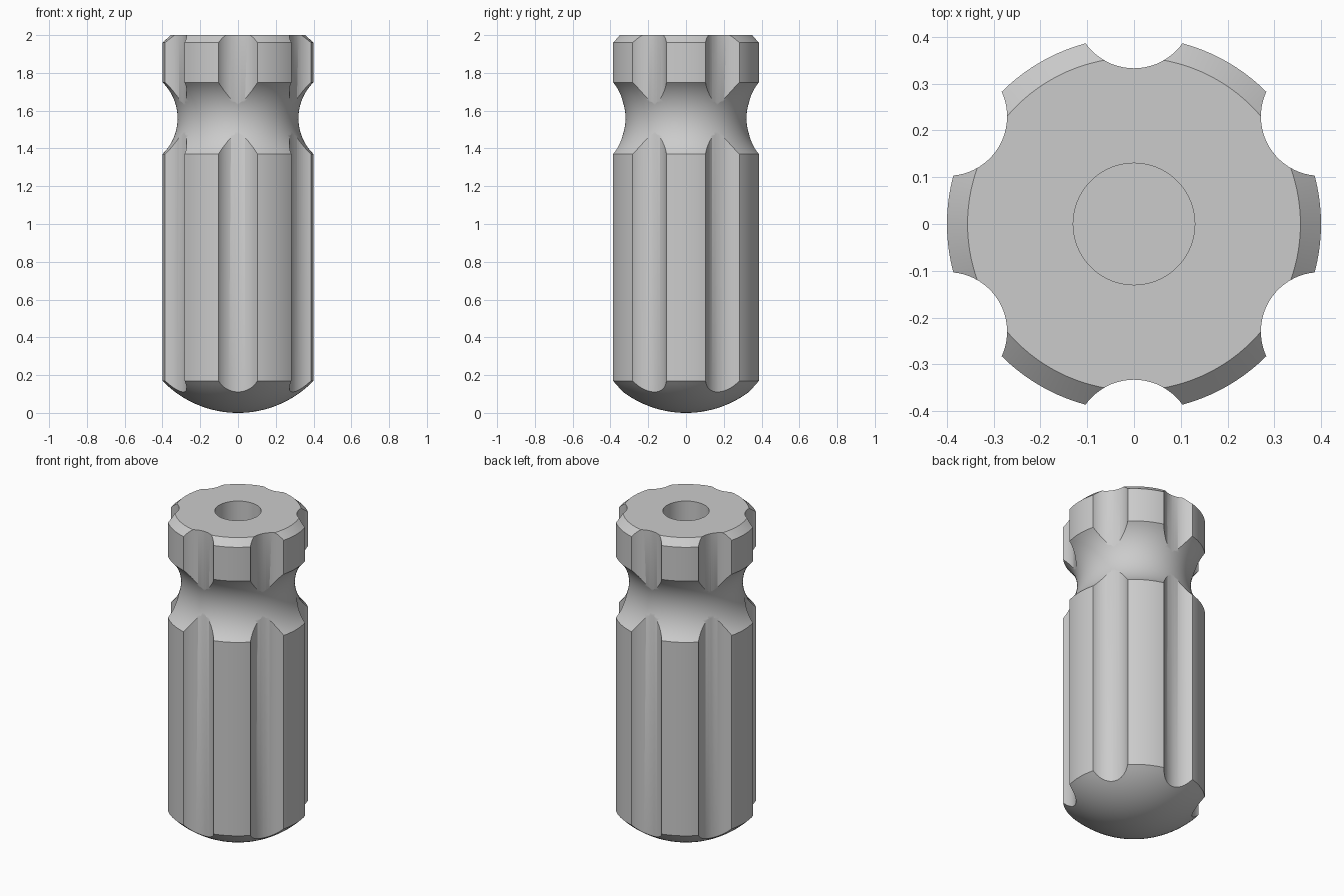
import bpy, bmesh
from math import radians, sin, cos, asin, tau
from mathutils import Matrix, Vector

cube = bpy.data.objects.get("Cube")
if cube:
    bpy.data.objects.remove(cube, do_unlink=True)

RADIUS = 0.40
SHOULDER, NECK_LOW, NECK_HIGH, TOP = 0.17, 1.37, 1.75, 2.0
HOLE_RADIUS, HOLE_FLOOR = 0.13, 1.0
FLUTE_RADIUS, FLUTE_CENTRE = 0.127, 0.46


def new_object(name, bm):
    mesh = bpy.data.meshes.new(name)
    bmesh.ops.recalc_face_normals(bm, faces=bm.faces)
    bm.to_mesh(mesh)
    bm.free()
    obj = bpy.data.objects.new(name, mesh)
    bpy.context.collection.objects.link(obj)
    return obj


def dome_profile(steps=16):
    # Spherical butt from the pole out to the shoulder
    r = (RADIUS ** 2 + SHOULDER ** 2) / (2 * SHOULDER)
    end = asin(RADIUS / r)
    return [(r * sin(end * i / steps), r - r * cos(end * i / steps))
            for i in range(steps + 1)]


def neck_profile(depth=0.08, steps=24):
    # Concave finger groove
    half = (NECK_HIGH - NECK_LOW) / 2
    r = (half ** 2 + depth ** 2) / (2 * depth)
    end = asin(half / r)
    angles = [end * (2 * i / steps - 1) for i in range(steps + 1)]
    return [(RADIUS - depth + r - r * cos(a), NECK_LOW + half + r * sin(a))
            for a in angles]


# Handle body: revolved profile including chamfer and shaft hole
profile = dome_profile() + neck_profile() + [
    (RADIUS, 1.96), (0.356, TOP),
    (HOLE_RADIUS, TOP), (HOLE_RADIUS, HOLE_FLOOR), (0, HOLE_FLOOR)]
bm = bmesh.new()
verts = [bm.verts.new((r, 0, z)) for r, z in profile]
edges = [bm.edges.new(pair) for pair in zip(verts, verts[1:])]
bmesh.ops.spin(bm, geom=verts + edges, cent=(0, 0, 0), axis=(0, 0, 1),
               angle=tau, steps=120, use_duplicate=False)
bmesh.ops.remove_doubles(bm, verts=bm.verts, dist=1e-5)
handle = new_object("handle", bm)

# Six round flutes down the sides
bm = bmesh.new()
for k in range(6):
    a = radians(30 + 60 * k)
    place = Matrix.Translation(Vector((cos(a), sin(a), 0)) * FLUTE_CENTRE
                               + Vector((0, 0, TOP / 2)))
    bmesh.ops.create_cone(bm, cap_ends=True, segments=64, radius1=FLUTE_RADIUS,
                          radius2=FLUTE_RADIUS, depth=TOP + 0.2,
                          matrix=place @ Matrix.Rotation(a, 4, "Z"))
cutter = new_object("flute_cutter", bm)
cutter.hide_render = True

bpy.ops.object.select_all(action="DESELECT")
bpy.context.view_layer.objects.active = handle
handle.select_set(True)
cut = handle.modifiers.new("flutes", "BOOLEAN")
cut.operation, cut.solver, cut.object = "DIFFERENCE", "EXACT", cutter
bpy.ops.object.modifier_apply(modifier=cut.name)
bpy.data.objects.remove(cutter, do_unlink=True)

# Plain grey plastic
GREY = (0.6, 0.6, 0.6, 1)
plastic = bpy.data.materials.new("grey plastic")
plastic.use_nodes = True
plastic.diffuse_color = GREY
plastic.node_tree.nodes["Principled BSDF"].inputs["Base Color"].default_value = GREY
handle.data.materials.clear()
handle.data.materials.append(plastic)
bpy.ops.object.shade_smooth_by_angle(angle=radians(30))
